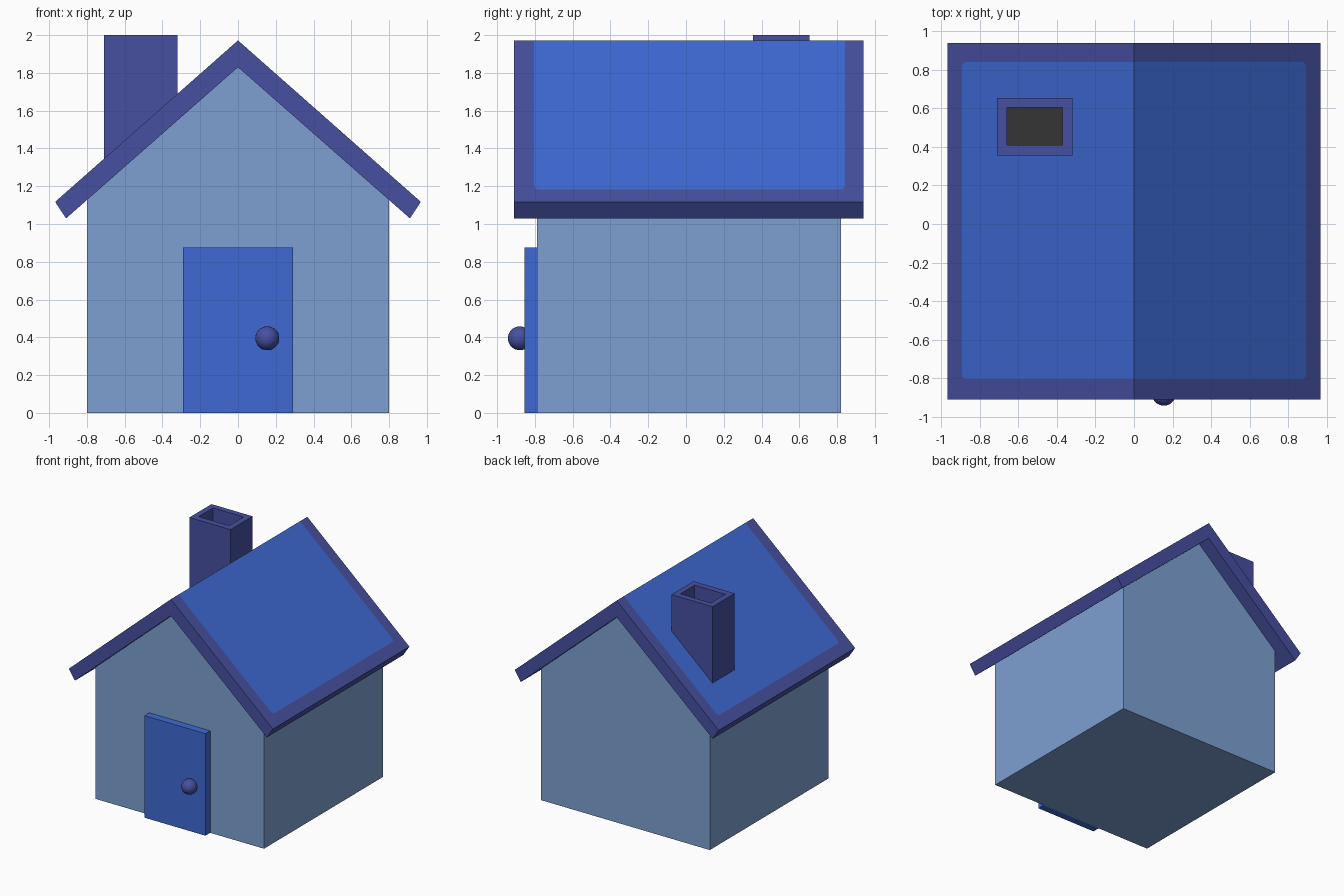
import bpy, bmesh, math

if "Cube" in bpy.data.objects:
    bpy.data.objects.remove(bpy.data.objects["Cube"])


def material(name, rgb):
    """Flat colour from 8-bit sRGB."""
    m = bpy.data.materials.new(name)
    lin = [((c / 255 + 0.055) / 1.055) ** 2.4 for c in rgb]
    m.diffuse_color = (*lin, 1)
    m.use_nodes = True
    m.node_tree.nodes["Principled BSDF"].inputs["Base Color"].default_value = m.diffuse_color
    return m


WALL = material("pale blue wall", (125, 160, 210))
BLUE = material("bright blue", (62, 106, 212))
TRIM = material("indigo trim", (70, 80, 160))
DARK = material("dark grey", (53, 53, 53))


def finish(name, bm, mats):
    bmesh.ops.remove_doubles(bm, verts=bm.verts, dist=1e-5)
    bmesh.ops.recalc_face_normals(bm, faces=bm.faces)
    me = bpy.data.meshes.new(name)
    bm.to_mesh(me)
    bm.free()
    for m in mats:
        me.materials.append(m)
    ob = bpy.data.objects.new(name, me)
    bpy.context.collection.objects.link(ob)
    return ob


def face(bm, pts, mat=0):
    f = bm.faces.new([bm.verts.new(p) for p in pts])
    f.material_index = mat
    return f


def prism(name, profile, y0, y1, mat):
    """Extrude an xz profile from y0 to y1."""
    bm = bmesh.new()
    f = face(bm, [(x, y0, z) for x, z in profile])
    ext = bmesh.ops.extrude_face_region(bm, geom=[f])
    new = [v for v in ext["geom"] if isinstance(v, bmesh.types.BMVert)]
    bmesh.ops.translate(bm, verts=new, vec=(0, y1 - y0, 0))
    return finish(name, bm, [mat])


# House body with gables
prism("walls", [(-.8, 0), (.8, 0), (.8, 1.127), (0, 1.83), (-.8, 1.127)],
      -.79, .82, WALL)

# Door and knob
prism("door", [(-.29, 0), (.29, 0), (.29, .875), (-.29, .875)], -.855, -.785, BLUE)
bm = bmesh.new()
bmesh.ops.create_uvsphere(bm, u_segments=32, v_segments=16, radius=.063)
bmesh.ops.translate(bm, verts=bm.verts, vec=(.155, -.88, .395))
for f in bm.faces:
    f.smooth = True
finish("door_knob", bm, [TRIM])

# Roof: folded slab with a blue panel cut flush into each slope
Y0, Y1 = -.91, .94
RIDGE, SLOPE = 1.972, .883
PX, PY0, PY1, R = .893, -.805, .842, .025


def top(x, y):
    return (x, y, RIDGE - SLOPE * abs(x))


bm = bmesh.new()
for s in (-1, 1):
    # panel edge from ridge round the two soft lower corners back to ridge
    rim = [(0, PY0)]
    for cy, a0 in ((PY0 + R, -90), (PY1 - R, 0)):
        for i in range(5):
            a = math.radians(a0 + i * 22.5)
            rim.append((PX - R + R * math.cos(a), cy + R * math.sin(a)))
    rim.append((0, PY1))
    face(bm, [top(s * x, y) for x, y in rim], 1)
    border = [(0, Y0), (.968, Y0), (.968, Y1), (0, Y1)] + rim[::-1]
    face(bm, [top(s * x, y) for x, y in border])
    # gable ends, underside and eave
    zo = RIDGE - SLOPE * .968
    ring = [(0, RIDGE), (.968 * s, zo), (.91 * s, 1.03), (0, 1.83)]
    for y in (Y0, Y1):
        face(bm, [(x, y, z) for x, z in ring])
    for (xa, za), (xb, zb) in zip(ring[1:], ring[2:]):
        face(bm, [(xa, Y0, za), (xb, Y0, zb), (xb, Y1, zb), (xa, Y1, za)])
finish("roof", bm, [TRIM, BLUE])

# Chimney: hollow shaft with a dark floor, foot sunk along the roof slope
bm = bmesh.new()


def rect(x0, x1, y0, y1):
    return [(x0, y0), (x1, y0), (x1, y1), (x0, y1)]


outer, inner = rect(-.71, -.32, .355, .655), rect(-.66, -.37, .41, .605)
foot = [(x, y, RIDGE - .05 - SLOPE * abs(x)) for x, y in outer]
rim_o = [(x, y, 2) for x, y in outer]
rim_i = [(x, y, 2) for x, y in inner]
floor = [(x, y, 1.7) for x, y in inner]
for a, b in ((foot, rim_o), (rim_o, rim_i), (rim_i, floor)):
    for i in range(4):
        j = (i + 1) % 4
        face(bm, [a[i], a[j], b[j], b[i]])
face(bm, floor, 1)
face(bm, foot)
finish("chimney", bm, [TRIM, DARK])
